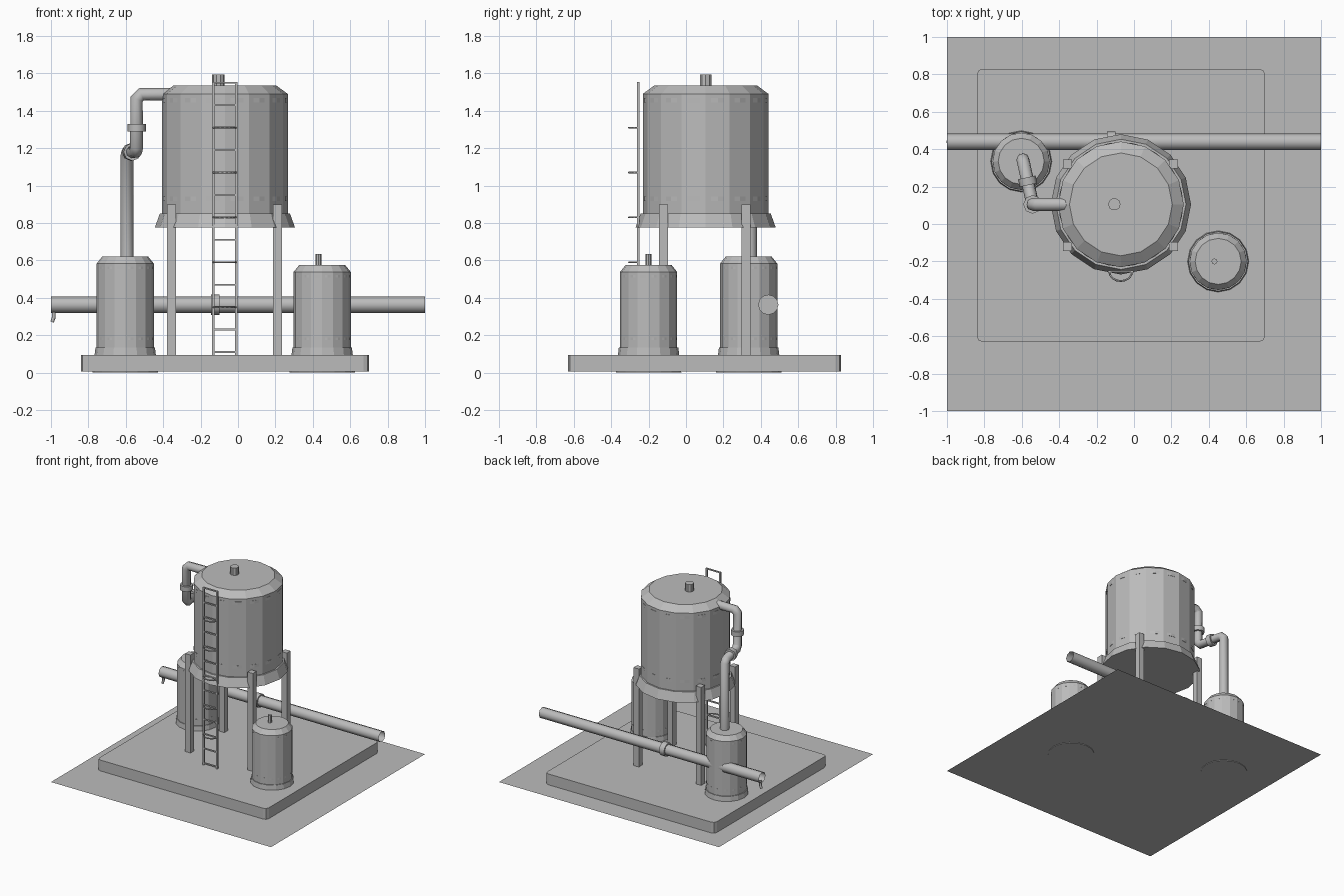
import bpy
import bmesh
import math
from mathutils import Vector

cube = bpy.data.objects.get("Cube")
if cube:
    bpy.data.objects.remove(cube, do_unlink=True)

GRAY = (0.5, 0.5, 0.5, 1)
mat = bpy.data.materials.new("plain_gray")
mat.use_nodes = True
mat.diffuse_color = GRAY
mat.node_tree.nodes["Principled BSDF"].inputs["Base Color"].default_value = GRAY


def finish(name, bm):
    bmesh.ops.recalc_face_normals(bm, faces=bm.faces)
    mesh = bpy.data.meshes.new(name)
    bm.to_mesh(mesh)
    bm.free()
    mesh.materials.append(mat)
    obj = bpy.data.objects.new(name, mesh)
    bpy.context.collection.objects.link(obj)
    return obj


def box(name, low, high, chamfer=0):
    bm = bmesh.new()
    bmesh.ops.create_cube(bm, size=1)
    for v in bm.verts:
        v.co = Vector(h if c > 0 else l for c, l, h in zip(v.co, low, high))
    if chamfer:
        upright = [e for e in bm.edges if abs(e.verts[0].co.z - e.verts[1].co.z) > 0.01]
        bmesh.ops.bevel(bm, geom=upright, offset=chamfer, segments=2,
                        profile=0.5, affect='EDGES')
    return finish(name, bm)


def lathe(name, center, profile, sides=16):
    """Stack rings of (radius, z) and cap both ends."""
    bm = bmesh.new()
    rings = []
    for r, z in profile:
        ring = []
        for i in range(sides):
            a = math.tau * i / sides
            ring.append(bm.verts.new((center[0] + r * math.cos(a),
                                      center[1] + r * math.sin(a), z)))
        rings.append(ring)
    for a, b in zip(rings, rings[1:]):
        for i in range(sides):
            j = (i + 1) % sides
            bm.faces.new((a[i], a[j], b[j], b[i]))
    bm.faces.new(rings[0])
    bm.faces.new(rings[-1])
    return finish(name, bm)


def pipe(name, points, radius, caps=True, detail=2):
    """Sweep a round section along a straight-segment path."""
    curve = bpy.data.curves.new(name, 'CURVE')
    curve.dimensions = '3D'
    curve.bevel_depth = radius
    curve.bevel_resolution = detail
    curve.use_fill_caps = caps
    spline = curve.splines.new('POLY')
    spline.points.add(len(points) - 1)
    for p, co in zip(spline.points, points):
        p.co = (*co, 1)
    curve.materials.append(mat)
    obj = bpy.data.objects.new(name, curve)
    bpy.context.collection.objects.link(obj)
    bpy.ops.object.select_all(action='DESELECT')
    obj.select_set(True)
    bpy.context.view_layer.objects.active = obj
    bpy.ops.object.convert(target='MESH')
    return bpy.context.object


def rounded(points, cut=0.025):
    """Replace each inner corner of a path with a short bend."""
    pts = [Vector(p) for p in points]
    path = [pts[0]]
    for a, b, c in zip(pts, pts[1:], pts[2:]):
        path += [b + (a - b).normalized() * cut, b + (c - b).normalized() * cut]
    return path + [pts[-1]]


# Ground sheet and foundation slab
bm = bmesh.new()
bmesh.ops.create_grid(bm, x_segments=1, y_segments=1, size=1)
for v in bm.verts:
    v.co.z = 0.005
ground = finish("ground_sheet", bm)
if ground.data.polygons[0].normal.z < 0:
    ground.data.flip_normals()
box("foundation_slab", (-0.84, -0.63, 0.006), (0.7, 0.83, 0.095), 0.03)

# Raised main tank with flared skirt and sloped shoulder
MAIN = (-0.07, 0.105)
lathe("main_tank", MAIN, [(0.375, 0.775), (0.348, 0.85), (0.336, 0.85),
                          (0.336, 1.49), (0.275, 1.535)])
for z in (0.93, 1.455):
    lathe("tank_band", MAIN, [(0.333, z - 0.012), (0.333, z + 0.012)], 32)
lathe("main_tank_vent", (-0.105, 0.105), [(0.033, 1.53), (0.033, 1.595)], 10)

# Four support legs
for x in (-0.355, 0.212):
    for y in (-0.12, 0.32):
        box("support_leg", (x - 0.024, y - 0.024, 0.09), (x + 0.024, y + 0.024, 0.9))

# Two small ground tanks
for name, center, top in (("back_tank", (-0.603, 0.335), 0.62),
                          ("front_tank", (0.45, -0.2), 0.575)):
    lathe(name, center, [(0.175, 0), (0.159, 0.135), (0.153, 0.135),
                         (0.153, top - 0.037), (0.123, top)])
    for z in (0.18, top - 0.06):
        lathe(name + "_band", center, [(0.1515, z - 0.007), (0.1515, z + 0.007)], 32)
lathe("front_tank_vent", (0.43, -0.2), [(0.016, 0.57), (0.016, 0.635)], 8)

# Feed pipe between the back tank and the main tank
low = Vector((-0.594, 0.345, 1.18))
high = Vector((-0.542, 0.105, 1.18))
pipe("feed_pipe", rounded([(low.x, low.y, 0.6), low, high,
                           (high.x, high.y, 1.488), (-0.36, high.y, 1.488)]), 0.035)
pipe("upright_coupling", [(high.x, high.y, 1.29), (high.x, high.y, 1.33)], 0.05)
pipe("level_coupling", [low.lerp(high, 0.4), low.lerp(high, 0.57)], 0.048)

# Long open supply pipe with a coupling and a drain hook
pipe("supply_pipe", [(-1, 0.44, 0.363), (1, 0.44, 0.363)], 0.044, caps=False)
pipe("supply_coupling", [(-0.145, 0.44, 0.363), (-0.1, 0.44, 0.363)], 0.054, detail=4)
pipe("drain_hook", [(-0.985, 0.44, 0.335), (-0.985, 0.44, 0.295),
                    (-0.994, 0.44, 0.27)], 0.01)

# Ladder with rails, rungs and half-round hoops
LEFT, RIGHT, FRONT = -0.132, -0.01, -0.255
for x in (LEFT, RIGHT):
    box("ladder_rail", (x - 0.006, FRONT - 0.006, 0.095), (x + 0.006, FRONT + 0.006, 1.555))
for i in range(13):
    z = 0.11 + 0.12 * i
    box("ladder_rung", (LEFT, FRONT - 0.005, z - 0.005), (RIGHT, FRONT + 0.005, z + 0.005))
    if i % 2 == 0 and 0 < i < 12:
        mid, r = (LEFT + RIGHT) / 2, (RIGHT - LEFT) / 2
        arc = [(mid - r * math.cos(math.pi * k / 8),
                FRONT - 0.05 * math.sin(math.pi * k / 8), z) for k in range(9)]
        pipe("ladder_hoop", arc, 0.005, detail=1)
